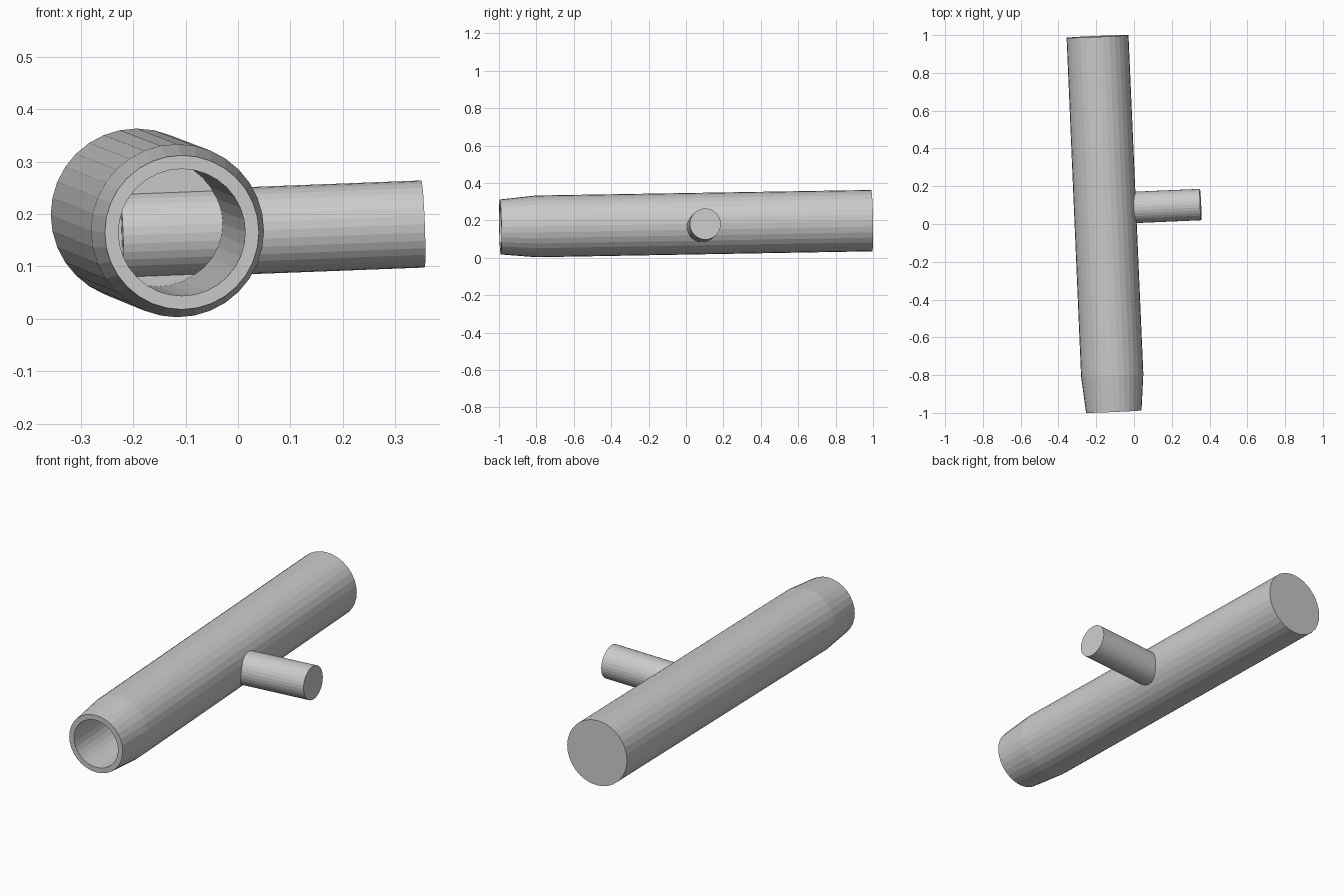
import bpy, bmesh, math
from mathutils import Vector

if "Cube" in bpy.data.objects:
    bpy.data.objects.remove(bpy.data.objects["Cube"])

SIDES = 32


def lathe(name, start, end, profile, ref):
    """Revolve (distance, radius) points around start->end; capped at both profile ends."""
    start, end = Vector(start), Vector(end)
    axis = (end - start).normalized()
    u = Vector(ref)
    u = (u - axis * u.dot(axis)).normalized()
    v = axis.cross(u)
    bm = bmesh.new()
    rings = []
    for t, r in profile:
        ring = []
        for i in range(SIDES):
            a = 2 * math.pi * i / SIDES
            ring.append(bm.verts.new(start + axis * t + (u * math.cos(a) + v * math.sin(a)) * r))
        rings.append(ring)
    for a, b in zip(rings, rings[1:]):
        for i in range(SIDES):
            j = (i + 1) % SIDES
            bm.faces.new((a[i], a[j], b[j], b[i]))
    bm.faces.new(rings[0])
    bm.faces.new(rings[-1])
    bmesh.ops.recalc_face_normals(bm, faces=bm.faces)
    mesh = bpy.data.meshes.new(name)
    bm.to_mesh(mesh)
    bm.free()
    obj = bpy.data.objects.new(name, mesh)
    bpy.context.collection.objects.link(obj)
    return obj


# Main tube: blind bore, flat rim, tapered nose, solid back end
front, back = (-0.107, -0.993, 0.165), (-0.193, 0.993, 0.199)
length = (Vector(back) - Vector(front)).length
lathe("main_tube", front, back,
      [(1.05, 0.121), (0, 0.121), (0, 0.147), (0.193, 0.165), (length, 0.164)],
      (1, 0, 0))

# Side handle: crosses the wall and ends inside the bore
inner, outer = (-0.2225, 0.078, 0.159), (0.3525, 0.103, 0.181)
handle_length = (Vector(outer) - Vector(inner)).length
lathe("side_handle", inner, outer, [(0, 0.083), (handle_length, 0.083)], (0, 0, 1))
